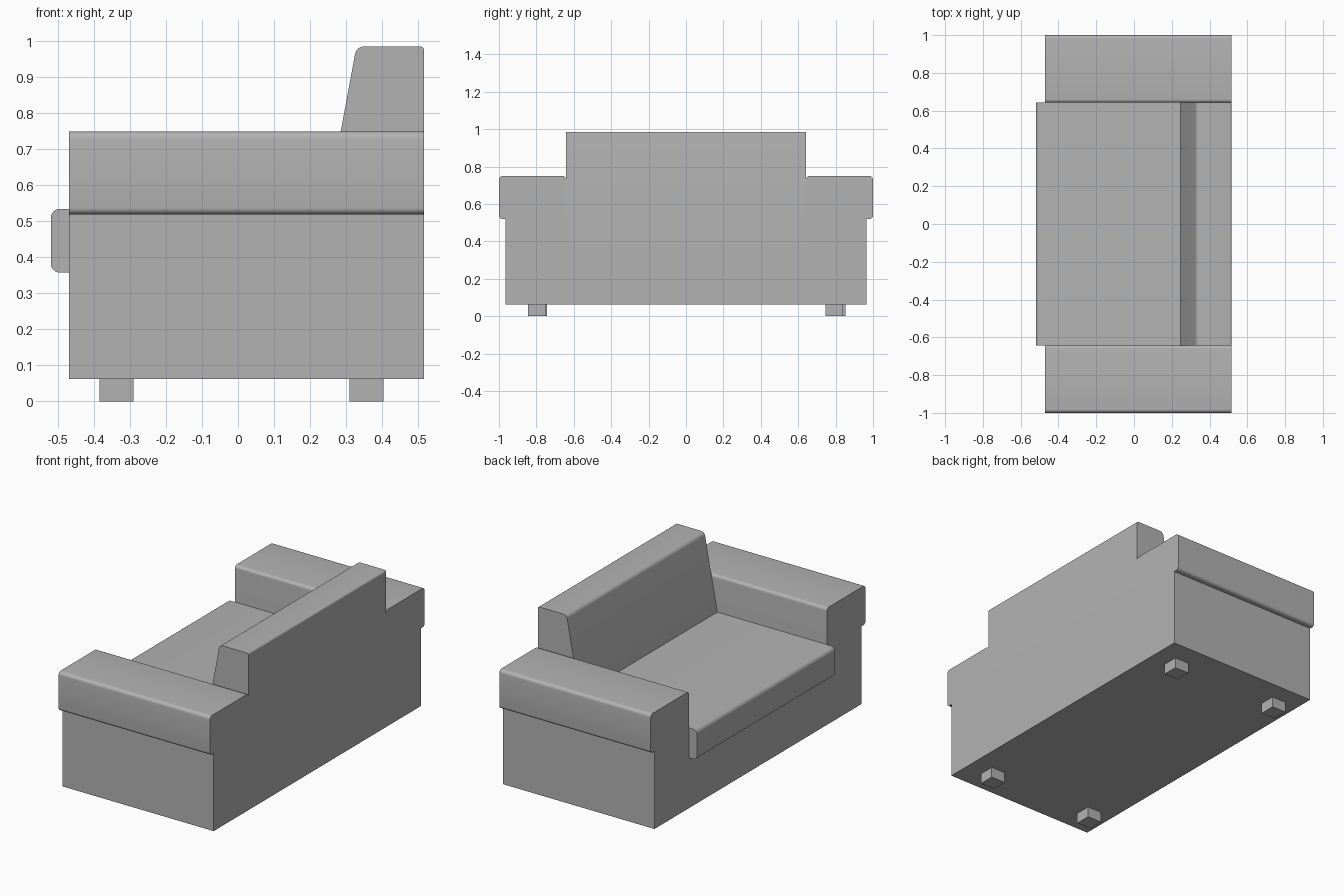
import bpy, bmesh, math
from mathutils import Vector

if "Cube" in bpy.data.objects:
    bpy.data.objects.remove(bpy.data.objects["Cube"], do_unlink=True)

fabric = bpy.data.materials.new("plain_grey")
fabric.use_nodes = True
GREY = (0.45, 0.45, 0.45, 1)
fabric.diffuse_color = GREY
fabric.node_tree.nodes["Principled BSDF"].inputs["Base Color"].default_value = GREY

BACK_X, FRONT_X = 0.517, -0.47   # rear and front faces of the frame
INNER_Y = 0.642                  # inside face of the arms


def rounded(points, steps=6):
    """Turn (u, v, radius) corners into an outline with arcs."""
    out = []
    for i, (u, v, r) in enumerate(points):
        p = Vector((u, v))
        if r == 0:
            out.append(p)
            continue
        a = (Vector(points[i - 1][:2]) - p).normalized()
        b = (Vector(points[(i + 1) % len(points)][:2]) - p).normalized()
        half = a.angle(b) / 2
        centre = p + (a + b).normalized() * (r / math.sin(half))
        start = p + a * (r / math.tan(half)) - centre
        end = p + b * (r / math.tan(half)) - centre
        sweep = start.angle(end)
        for k in range(steps + 1):
            t = k / steps
            out.append(centre + (start * math.sin((1 - t) * sweep)
                                 + end * math.sin(t * sweep)) / math.sin(sweep))
    return out


def extrude(name, points, axis, lo, hi):
    """Extrude a profile along x (profile is y, z) or y (profile is x, z)."""
    place = (lambda p, d: (d, p.x, p.y)) if axis == "x" else (lambda p, d: (p.x, d, p.y))
    outline = rounded(points)
    bm = bmesh.new()
    face = bm.faces.new([bm.verts.new(place(p, lo)) for p in outline])
    moved = bmesh.ops.extrude_face_region(bm, geom=[face], use_keep_orig=True)["geom"]
    shift = Vector((hi - lo, 0, 0)) if axis == "x" else Vector((0, hi - lo, 0))
    bmesh.ops.translate(bm, vec=shift, verts=[g for g in moved if isinstance(g, bmesh.types.BMVert)])
    bmesh.ops.recalc_face_normals(bm, faces=bm.faces)
    mesh = bpy.data.meshes.new(name)
    bm.to_mesh(mesh)
    bm.free()
    mesh.materials.append(fabric)
    obj = bpy.data.objects.new(name, mesh)
    bpy.context.collection.objects.link(obj)
    bpy.ops.object.select_all(action="DESELECT")
    obj.select_set(True)
    bpy.context.view_layer.objects.active = obj
    bpy.ops.object.shade_smooth_by_angle(angle=math.radians(30))
    return obj


def box(name, x0, x1, y0, y1, z0, z1):
    return extrude(name, [(x0, z0, 0), (x1, z0, 0), (x1, z1, 0), (x0, z1, 0)], "y", y0, y1)


# Base between the arms
box("base", FRONT_X, BACK_X, -INNER_Y, INNER_Y, 0.062, 0.37)

# Arms: side panel with an overhanging rounded pad
arm = [(INNER_Y, 0.062, 0), (0.965, 0.062, 0), (0.965, 0.52, 0),
       (1.0, 0.52, 0.018), (1.0, 0.75, 0.02), (INNER_Y, 0.75, 0.018)]
for name, s in (("rear_side_arm", 1), ("front_side_arm", -1)):
    extrude(name, [(s * y, z, r) for y, z, r in arm], "x", FRONT_X, BACK_X)

# Seat cushion, rounded along its front edge
extrude("seat_cushion", [(-0.52, 0.358, 0.025), (0.35, 0.358, 0),
                         (0.35, 0.535, 0), (-0.52, 0.535, 0.025)],
        "y", -INNER_Y, INNER_Y)

# Sloping backrest
extrude("backrest", [(0.213, 0.36, 0), (BACK_X, 0.36, 0),
                     (BACK_X, 0.986, 0.011), (0.329, 0.986, 0.025)],
        "y", -INNER_Y, INNER_Y)

# Feet
for name, x, y in (("foot_1", 0.357, 0.793), ("foot_2", 0.357, -0.797),
                   ("foot_3", -0.337, 0.807), ("foot_4", -0.337, -0.79)):
    box(name, x - 0.047, x + 0.047, y - 0.047, y + 0.047, 0, 0.07)
